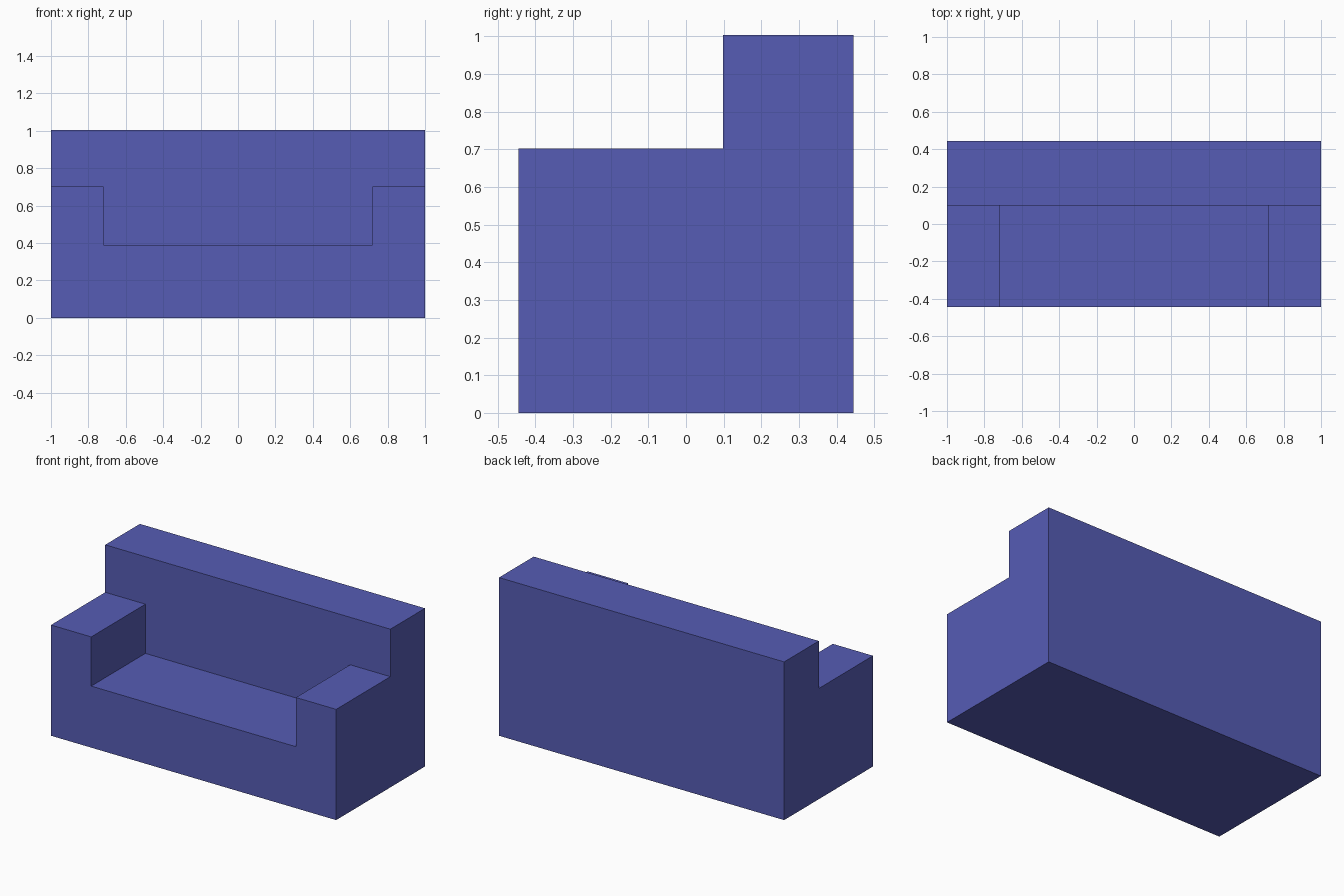
import bpy, bmesh

if "Cube" in bpy.data.objects:
    bpy.data.objects.remove(bpy.data.objects["Cube"])

WIDTH, DEPTH, HEIGHT = 2.0, 0.89, 1.003
BACK_FRONT = 0.098   # y of the backrest's front face
ARM_X, ARM_Z, SEAT_Z = 0.718, 0.702, 0.39

fabric = bpy.data.materials.new("blue_violet_fabric")
fabric.diffuse_color = (0.093, 0.107, 0.462, 1)
fabric.use_nodes = True
fabric.node_tree.nodes["Principled BSDF"].inputs["Base Color"].default_value = fabric.diffuse_color


def extrude_profile(name, profile, y0, y1):
    """Solid made from an x/z outline pushed from y0 to y1."""
    bm = bmesh.new()
    face = bm.faces.new([bm.verts.new((x, y0, z)) for x, z in profile])
    new = bmesh.ops.extrude_face_region(bm, geom=[face])["geom"]
    verts = [g for g in new if isinstance(g, bmesh.types.BMVert)]
    bmesh.ops.translate(bm, verts=verts, vec=(0, y1 - y0, 0))
    bmesh.ops.recalc_face_normals(bm, faces=bm.faces)
    mesh = bpy.data.meshes.new(name)
    bm.to_mesh(mesh)
    bm.free()
    mesh.materials.append(fabric)
    obj = bpy.data.objects.new(name, mesh)
    bpy.context.collection.objects.link(obj)
    return obj


# Sofa body: a full block
w = WIDTH / 2
sofa = extrude_profile("sofa_body", [(-w, 0), (w, 0), (w, HEIGHT), (-w, HEIGHT)],
                       -DEPTH / 2, DEPTH / 2)

# Cutter: T-shaped space above the arms and seat, in front of the backrest
half = [(ARM_X, SEAT_Z), (ARM_X, ARM_Z), (1.2, ARM_Z), (1.2, 1.2)]
outline = half + [(-x, z) for x, z in reversed(half)]
cutter = extrude_profile("seat_cutter", outline, -1, BACK_FRONT)
cutter.hide_render = True
cutter.hide_viewport = True

cut = sofa.modifiers.new("seat_cut", 'BOOLEAN')
cut.operation = 'DIFFERENCE'
cut.solver = 'EXACT'
cut.object = cutter
